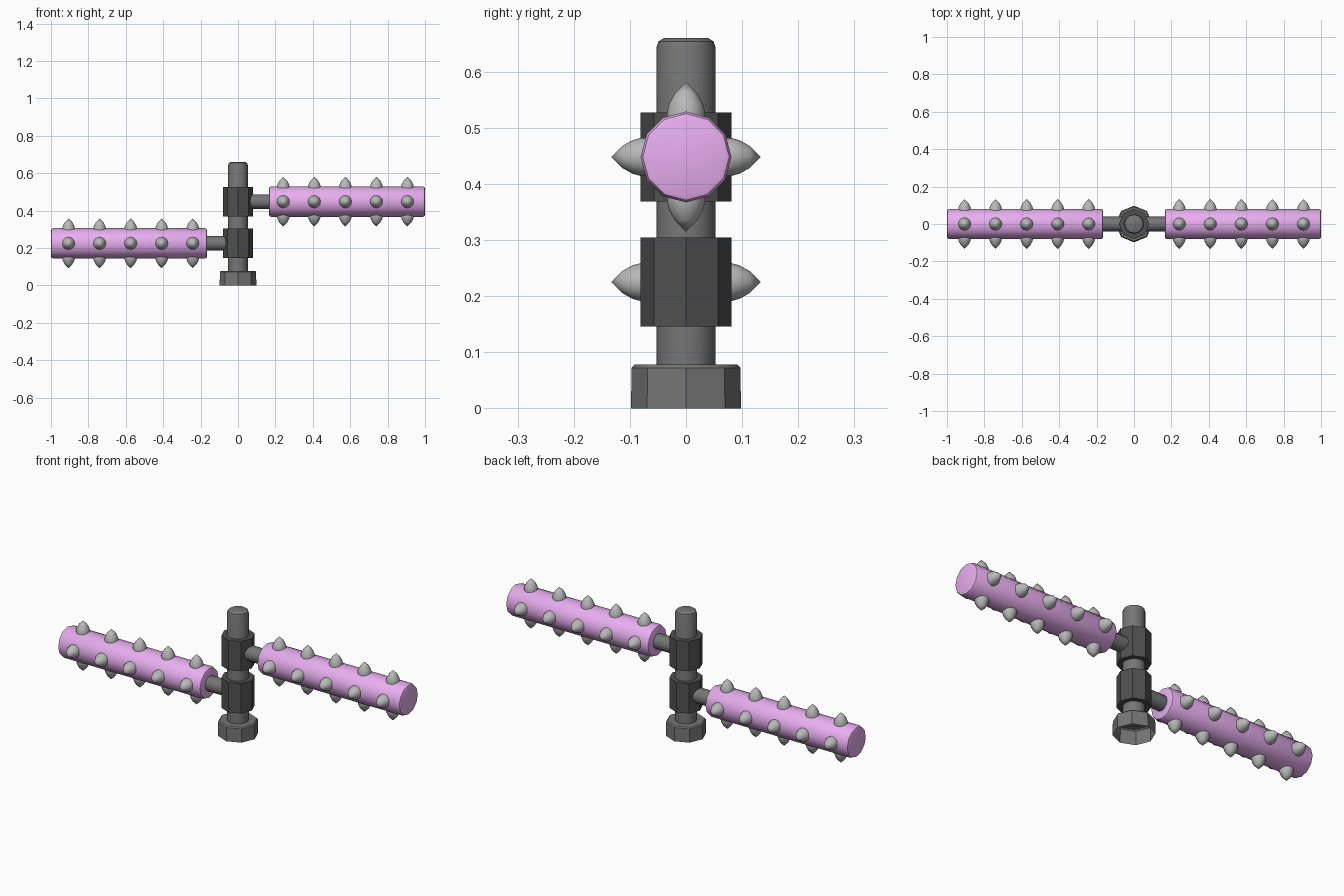
import bpy, bmesh, math
from mathutils import Matrix, Vector

if "Cube" in bpy.data.objects:
    bpy.data.objects.remove(bpy.data.objects["Cube"])


def material(name, rgb):
    m = bpy.data.materials.new(name)
    m.diffuse_color = (*rgb, 1)
    m.use_nodes = True
    m.node_tree.nodes["Principled BSDF"].inputs["Base Color"].default_value = m.diffuse_color
    return m


PINK = material("pink", (0.80, 0.42, 0.86))
DARK = material("dark_grey", (0.08, 0.08, 0.08))
STEEL = material("mid_grey", (0.18, 0.18, 0.18))
LIGHT = material("light_grey", (0.48, 0.48, 0.48))


def lathe(bm, profile, sides, matrix=Matrix(), cap_start=True, cap_end=True):
    """Revolve (radius, height) points about local z; radius 0 makes a tip."""
    rings = []
    for r, h in profile:
        n = 1 if r == 0 else sides
        rings.append([bm.verts.new(matrix @ Vector((
            r * math.cos(2 * math.pi * i / sides),
            r * math.sin(2 * math.pi * i / sides), h))) for i in range(n)])
    for a, b in zip(rings, rings[1:]):
        for i in range(sides):
            j = (i + 1) % sides
            if len(b) == 1:
                bm.faces.new((a[i], a[j], b[0]))
            else:
                bm.faces.new((a[i], a[j], b[j], b[i]))
    if cap_start and len(rings[0]) > 1:
        bm.faces.new(rings[0][::-1])
    if cap_end and len(rings[-1]) > 1:
        bm.faces.new(rings[-1])


def finish(bm, name, mat, angle=40):
    mesh = bpy.data.meshes.new(name)
    bm.to_mesh(mesh)
    bm.free()
    mesh.materials.append(mat)
    ob = bpy.data.objects.new(name, mesh)
    bpy.context.collection.objects.link(ob)
    bpy.ops.object.select_all(action='DESELECT')
    ob.select_set(True)
    bpy.context.view_layer.objects.active = ob
    bpy.ops.object.shade_smooth_by_angle(angle=math.radians(angle))
    return ob


def part(name, profile, sides, mat, matrix=Matrix(), **kw):
    bm = bmesh.new()
    lathe(bm, profile, sides, matrix, **kw)
    return finish(bm, name, mat)


# Octagonal foot, open underneath
part("foot", [(0.098, 0), (0.097, 0.072), (0.091, 0.078)], 8, STEEL, cap_start=False)

# Central pole with rounded top
part("pole", [(0.053, 0.07), (0.053, 0.642), (0.049, 0.654), (0.039, 0.66)], 12, STEEL)

SPIKE = [(0.034, 0.065), (0.034, 0.08), (0.030, 0.095), (0.020, 0.113), (0, 0.133)]
SPIKE_X = [0.242 + 0.166 * i for i in range(5)]

for side, turn, z in (("right", 0, 0.448), ("left", math.pi, 0.225)):
    base = Matrix.Translation((0, 0, z)) @ Matrix.Rotation(turn, 4, 'Z')
    along = base @ Matrix.Rotation(math.pi / 2, 4, 'Y')

    # Collar around the pole
    part(side + "_collar", [(0.081, -0.079), (0.081, 0.079)], 8, DARK,
         Matrix.Translation((0, 0, z)))

    # Short connecting rod and padded roller
    part(side + "_rod", [(0.039, 0.05), (0.039, 0.18)], 12, STEEL, along)
    part(side + "_roller", [(0.069, 0.165), (0.077, 0.168), (0.081, 0.177),
                            (0.081, 0.988), (0.077, 0.997), (0.069, 1.0)],
         12, PINK, along)

    # Four rows of bullet-shaped studs
    bm = bmesh.new()
    for x in SPIKE_X:
        for k in range(4):
            lathe(bm, SPIKE, 12, base @ Matrix.Translation((x, 0, 0))
                  @ Matrix.Rotation(k * math.pi / 2, 4, 'X'))
    finish(bm, side + "_studs", LIGHT)
